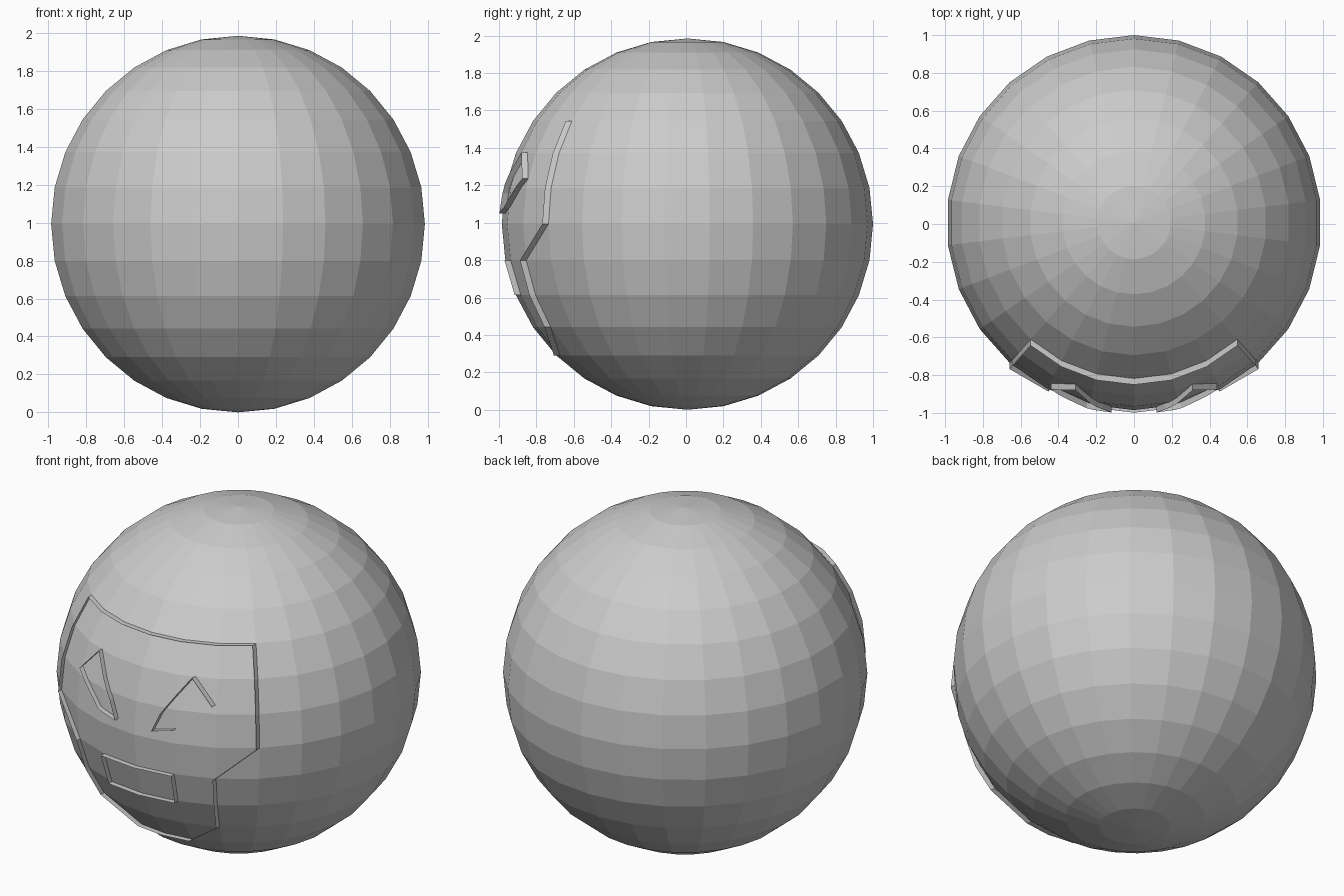
import bpy
from math import pi, sin, cos
from mathutils import Vector
from mathutils.bvhtree import BVHTree

if "Cube" in bpy.data.objects:
    bpy.data.objects.remove(bpy.data.objects["Cube"])

SEG, RINGS = 26, 16
R, CY = 0.9925, 0.0075
RIM = 0.033


def lattice(seg, ring):
    """Point on the ball: seg counted from the front (-y), ring from the equator."""
    a, b = seg * 2 * pi / SEG, ring * pi / RINGS
    return Vector((R * cos(b) * sin(a), CY - R * cos(b) * cos(a), R + R * sin(b)))


def make(name, verts, faces):
    me = bpy.data.meshes.new(name)
    me.from_pydata([tuple(v) for v in verts], [], faces)
    me.update()
    ob = bpy.data.objects.new(name, me)
    bpy.context.collection.objects.link(ob)
    return ob


# Faceted ball
half = RINGS // 2
verts = [lattice(s, r) for r in range(-half + 1, half) for s in range(SEG)]
faces = []
rows = RINGS - 1
for r in range(rows - 1):
    for s in range(SEG):
        t = (s + 1) % SEG
        faces.append((r * SEG + s, r * SEG + t, (r + 1) * SEG + t, (r + 1) * SEG + s))
low = len(verts)
verts += [lattice(0, -half), lattice(0, half)]
top = (rows - 1) * SEG
for s in range(SEG):
    t = (s + 1) % SEG
    faces.append((low, t, s))
    faces.append((low + 1, top + s, top + t))
make("ball", verts, faces)
tree = BVHTree.FromPolygons(verts, faces)


def rim(name, pts):
    """Thin raised wall standing forward from the ball along a closed outline."""
    n = len(pts)
    front = [p - Vector((0, RIM, 0)) for p in pts]
    return make(name, pts + front,
                [(i, (i + 1) % n, n + (i + 1) % n, n + i) for i in range(n)])


def mirrored_loop(half_pts):
    """Right half listed top to bottom, mirrored into a closed outline."""
    return [lattice(s, r) for s, r in half_pts] + \
           [lattice(-s, r) for s, r in reversed(half_pts) if s]


# Face outline and mouth follow the ball's own edges
rim("face_outline", mirrored_loop(
    [(0, 3), (1, 3), (2, 3), (3, 3), (3, 2), (3, 1), (3, 0),
     (2, -1), (2, -2), (2, -3), (1, -4), (0, -4)]))
rim("mouth_outline", mirrored_loop([(0, -1), (1, -1), (1, -2), (0, -2)]))

# Slanted eyes projected on the ball from the front
EYE = [(0.12, 1.05), (0.25, 1.08), (0.44, 1.235), (0.31, 1.375), (0.165, 1.155)]
for side, name in ((1, "right_eye_outline"), (-1, "left_eye_outline")):
    pts = []
    for (x0, z0), (x1, z1) in zip(EYE, EYE[1:] + EYE[:1]):
        for k in range(4):
            f = k / 4
            hit = tree.ray_cast(Vector((side * (x0 + (x1 - x0) * f), -3, z0 + (z1 - z0) * f)),
                                Vector((0, 1, 0)))[0]
            pts.append(hit)
    rim(name, pts)
